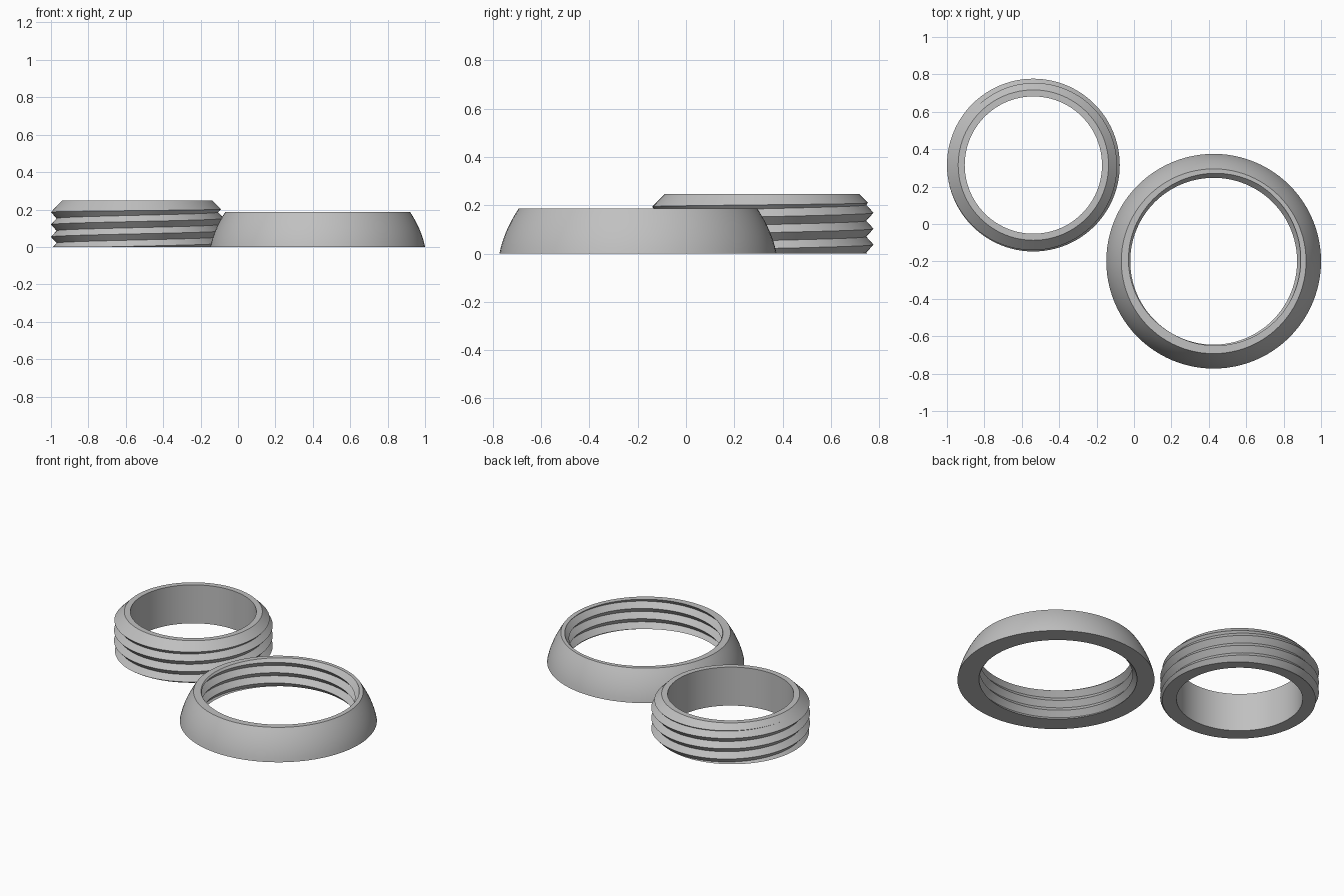
import bpy, bmesh, math

cube = bpy.data.objects.get("Cube")
if cube:
    bpy.data.objects.remove(cube)

SEGMENTS = 96
PITCH = 0.066

grey = bpy.data.materials.new("plain grey")
grey.use_nodes = True
colour = (0.53, 0.53, 0.53, 1)
grey.diffuse_color = colour
grey.node_tree.nodes["Principled BSDF"].inputs["Base Color"].default_value = colour


def thread_column(theta, start, crest, root, height, limit=None):
    """Zigzag (r, z) points of a helical thread at one angle, cut to z = 0..top."""
    lift = start + PITCH * theta / math.tau

    def radius(z):
        t = ((z - lift) / PITCH) % 1
        return crest + (root - crest) * (1 - abs(1 - 2 * t))

    top = height
    if limit:  # find where the chamfer cone meets the thread
        low, high = height / 2, height
        for _ in range(30):
            top = (low + high) / 2
            if limit(top) > radius(top):
                low = top
            else:
                high = top
    rows = 2 * math.ceil(height / PITCH) + 6
    zs = [0] + [min(max(lift + (k - 4) * PITCH / 2, 0), top) for k in range(rows)] + [top]
    return [(radius(z), z) for z in zs]


def sweep(name, centre, column):
    """Turn a closed profile, which may change with angle, into a ring."""
    bm = bmesh.new()
    columns = []
    for i in range(SEGMENTS + 1):
        a = math.tau * i / SEGMENTS
        columns.append([bm.verts.new((r * math.cos(a), r * math.sin(a), z))
                        for r, z in column(a)])
    for left, right in zip(columns, columns[1:]):
        n = len(left)
        for j in range(n):
            k = (j + 1) % n
            bm.faces.new((left[j], right[j], right[k], left[k]))
    # weld the seam and the clipped thread rows
    bmesh.ops.remove_doubles(bm, verts=bm.verts, dist=0.00005)
    bmesh.ops.dissolve_degenerate(bm, edges=bm.edges, dist=0.00005)
    bmesh.ops.recalc_face_normals(bm, faces=bm.faces)
    mesh = bpy.data.meshes.new(name)
    bm.to_mesh(mesh)
    bm.free()
    mesh.materials.append(grey)
    ob = bpy.data.objects.new(name, mesh)
    ob.location = (*centre, 0)
    bpy.context.collection.objects.link(ob)
    bpy.ops.object.select_all(action="DESELECT")
    ob.select_set(True)
    bpy.context.view_layer.objects.active = ob
    bpy.ops.object.shade_smooth_by_angle(angle=math.radians(25))
    return ob


# Inner ring: thread outside, smooth bore, chamfered top
def inner_column(a):
    height, rim, bore = 0.247, 0.402, 0.367
    outside = thread_column(a, 0.0205, 0.462, 0.432, height,
                            lambda z: rim + height - z)
    return outside + [(rim, height), (bore, height), (bore, 0)]


# Outer ring: domed outside, matching thread inside
def outer_column(a):
    height, base, rim, bulge, steps = 0.187, 0.574, 0.494, 0.011, 8
    inside = thread_column(a, 0.011, 0.446, 0.475, height)
    dome = []
    for i in range(steps + 1):
        t = 1 - i / steps
        dome.append((base + (rim - base) * t + 4 * bulge * t * (1 - t), height * t))
    return inside + dome


sweep("threaded_inner_ring", (-0.538, 0.315), inner_column)
sweep("domed_outer_ring", (0.426, -0.199), outer_column)
